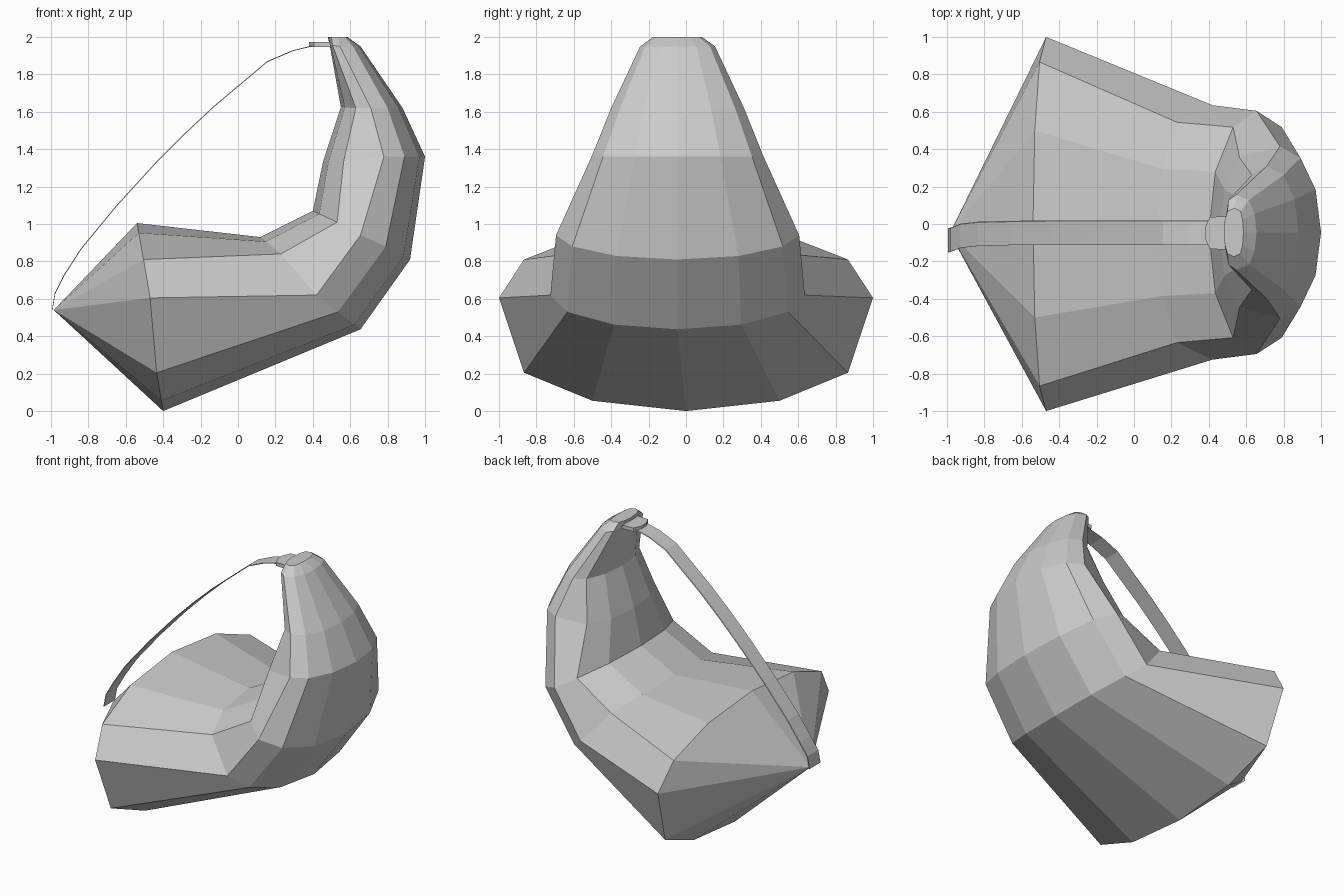
import bpy, bmesh

if "Cube" in bpy.data.objects:
    bpy.data.objects.remove(bpy.data.objects["Cube"])


def make_object(name, bm):
    bmesh.ops.recalc_face_normals(bm, faces=bm.faces)
    mesh = bpy.data.meshes.new(name)
    bm.to_mesh(mesh)
    bm.free()
    obj = bpy.data.objects.new(name, mesh)
    bpy.context.collection.objects.link(obj)
    return obj


def bridge(bm, a, b):
    n = len(a)
    for i in range(n):
        bm.faces.new((a[i], a[(i + 1) % n], b[(i + 1) % n], b[i]))


def lerp(a, b, t):
    return tuple(p + (q - p) * t for p, q in zip(a, b))


# Bent 12-sided body: centre y, half width, then x,z of inner / upper / widest / lower / outer points
RINGS = [
    (0.0, 1.0, [(-.54, 1.005), (-.505, .81), (-.47, .605), (-.435, .205), (-.40, 0)]),
    (-.045, .68, [(.12, .93), (.23, .84), (.42, .62), (.535, .53), (.655, .437)]),
    (-.045, .65, [(.40, 1.07), (.53, 1.01), (.655, .94), (.79, .88), (.92, .81)]),
    (-.045, .46, [(.455, 1.335), (.565, 1.335), (.78, 1.36), (.89, 1.36), (1.0, 1.36)]),
    (-.045, .355, [(.55, 1.625), (.63, 1.62), (.71, 1.62), (.80, 1.62), (.88, 1.62)]),
    (-.045, .20, [(.49, 1.96), (.505, 1.955), (.545, 1.95), (.615, 1.95), (.655, 1.95)]),
    (-.045, .13, [(.48, 2), (.50, 2), (.535, 2), (.57, 2), (.585, 2)]),
]

bm = bmesh.new()
loops = []
for cy, w, (top, up, mid, low, out) in RINGS:
    half = [(top, 0), (lerp(up, top, .732), .5), (up, .866), (mid, 1),
            (low, .866), (lerp(low, out, .732), .5), (out, 0)]
    pts = [(p[0], cy + w * s, p[1]) for p, s in half]
    pts += [(p[0], cy - w * s, p[1]) for p, s in half[-2:0:-1]]
    loops.append([bm.verts.new(p) for p in pts])
for a, b in zip(loops, loops[1:]):
    bridge(bm, a, b)
bm.faces.new(loops[-1])
# Pointed end cap
tip = bm.verts.new((-.985, -.05, .54))
for i in range(12):
    bm.faces.new((loops[0][i], loops[0][(i + 1) % 12], tip))
make_object("body", bm)

# Strap ribbon: x, z, centre y
PATH = [(-.995, .54, -.09), (-.98, .63, -.085), (-.93, .73, -.065), (-.84, .87, -.055),
        (-.65, 1.10, -.05), (-.44, 1.33, -.048), (-.28, 1.49, -.048), (-.13, 1.63, -.048),
        (.155, 1.87, -.048), (.29, 1.928, -.048), (.40, 1.955, -.048), (.49, 1.96, -.048)]
bm = bmesh.new()
sections = []
for x, z, cy in PATH:
    sections.append([bm.verts.new((x + dx, cy + dy, z + dz)) for dx, dy, dz in
                     ((0, -.063, 0), (0, .063, 0), (.003, .067, -.004), (.003, -.063, -.004))])
for a, b in zip(sections, sections[1:]):
    bridge(bm, a, b)
bm.faces.new(sections[0])
bm.faces.new(sections[-1])
make_object("strap", bm)

# Strap clasp: flat tab widening against the neck
bm = bmesh.new()
ends = []
for x, w in ((.38, .03), (.405, .085), (.50, .09)):
    ends.append([bm.verts.new((x, -.048 + w * s, z)) for s, z in
                 ((-1, 1.945), (1, 1.945), (1, 1.972), (-1, 1.972))])
for a, b in zip(ends, ends[1:]):
    bridge(bm, a, b)
bm.faces.new(ends[0])
bm.faces.new(ends[-1])
make_object("strap_clasp", bm)
